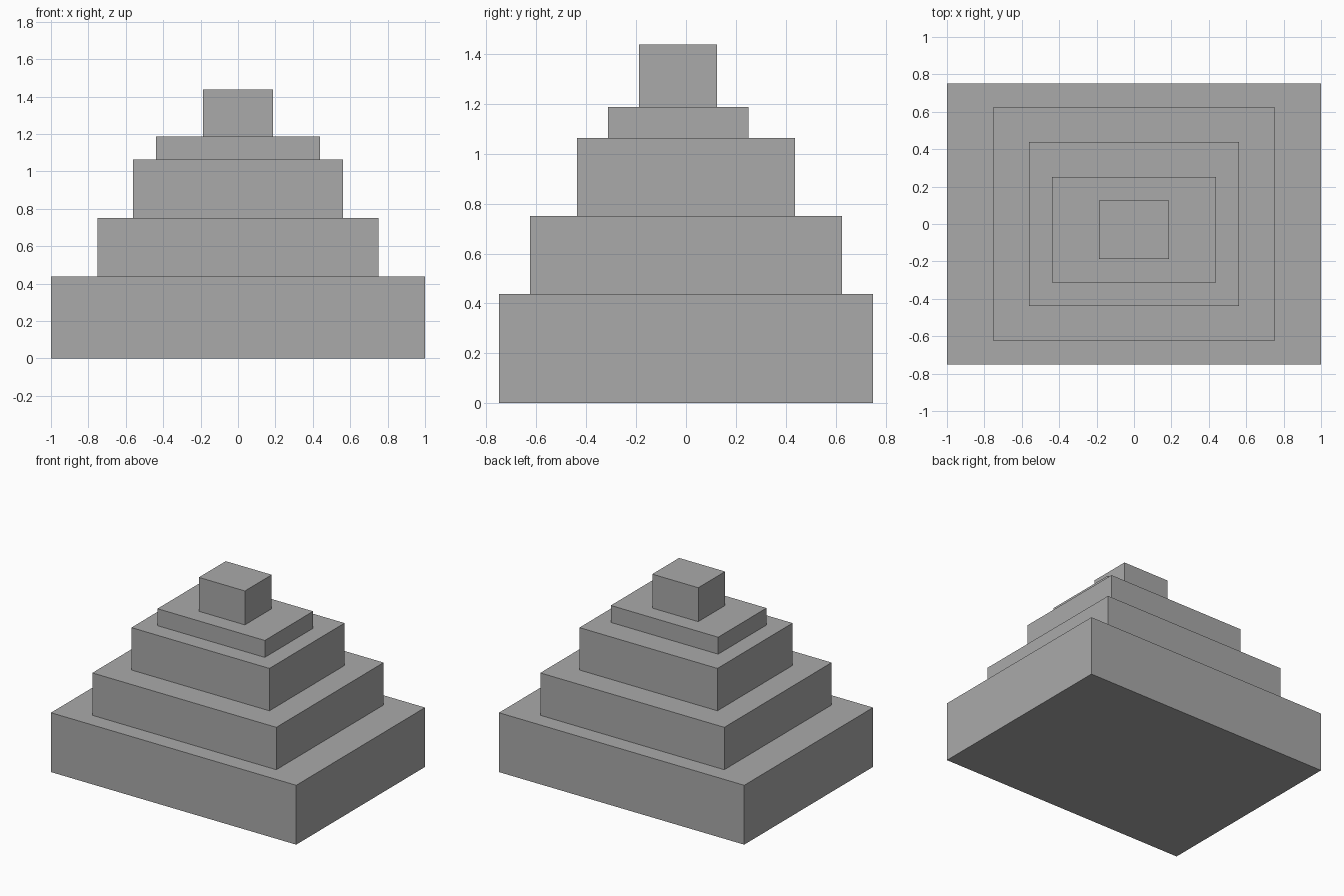
import bpy

# Remove the default cube
default_cube = bpy.data.objects.get("Cube")
if default_cube:
    bpy.data.objects.remove(default_cube, do_unlink=True)

# Single stone colour
stone = bpy.data.materials.new("grey_stone")
stone.use_nodes = True
GREY = (0.4, 0.4, 0.4, 1.0)
stone.diffuse_color = GREY
stone.node_tree.nodes["Principled BSDF"].inputs["Base Color"].default_value = GREY

UNIT = 1 / 16  # all tiers sit on a regular module


def add_tier(name, width, depth, height, y, base):
    """Box of the given size in modules, standing on base."""
    bpy.ops.mesh.primitive_cube_add(
        size=1, location=(0, y * UNIT, (base + height / 2) * UNIT))
    tier = bpy.context.object
    tier.name = tier.data.name = name
    tier.scale = (width * UNIT, depth * UNIT, height * UNIT)
    bpy.ops.object.transform_apply(location=False, rotation=False, scale=True)
    tier.data.materials.append(stone)


# Tiers from the ground up: name, width, depth, height, y offset
tiers = [
    ("base_tier", 32, 24, 7, 0),
    ("second_tier", 24, 20, 5, 0),
    ("third_tier", 18, 14, 5, 0),
    ("fourth_tier", 14, 9, 2, -0.5),
    ("top_block", 6, 5, 4, -0.5),
]
base = 0
for name, width, depth, height, y in tiers:
    add_tier(name, width, depth, height, y, base)
    base += height
